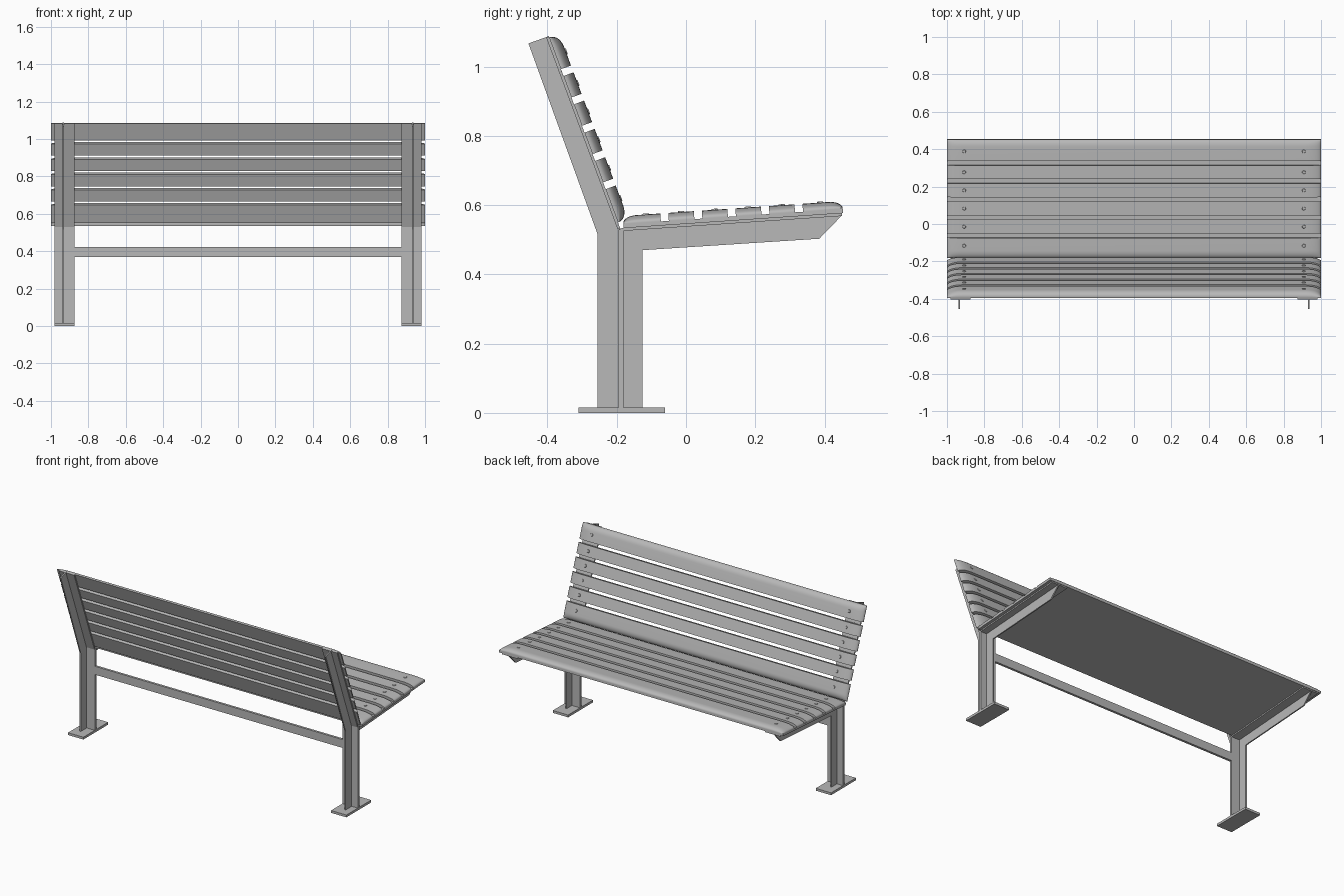
import bpy, bmesh, math
from mathutils import Matrix, Vector

cube = bpy.data.objects.get("Cube")
if cube:
    bpy.data.objects.remove(cube, do_unlink=True)

# Single painted-metal colour
grey = bpy.data.materials.new("light_grey")
grey.use_nodes = True
COLOUR = (0.48, 0.48, 0.48, 1)
grey.diffuse_color = COLOUR
grey.node_tree.nodes["Principled BSDF"].inputs["Base Color"].default_value = COLOUR


def make(name, bm, frame=None, smooth=False):
    bmesh.ops.recalc_face_normals(bm, faces=bm.faces)
    mesh = bpy.data.meshes.new(name)
    bm.to_mesh(mesh)
    bm.free()
    mesh.materials.append(grey)
    obj = bpy.data.objects.new(name, mesh)
    bpy.context.scene.collection.objects.link(obj)
    if frame:
        obj.matrix_world = frame
    if smooth:
        bpy.ops.object.select_all(action='DESELECT')
        obj.select_set(True)
        bpy.context.view_layer.objects.active = obj
        bpy.ops.object.shade_smooth_by_angle(angle=math.radians(35))
    return obj


def box(name, low, high, frame=None):
    bm = bmesh.new()
    low, high = Vector(low), Vector(high)
    size = Matrix.Diagonal((*(high - low), 1))
    bmesh.ops.create_cube(bm, size=1, matrix=Matrix.Translation((low + high) / 2) @ size)
    return make(name, bm, frame)


def plane_frame(side, along, normal):
    """Local frame at the seat corner: x sideways, y along the slats, z outward."""
    axes = Matrix((side, along, normal)).transposed().to_4x4()
    return Matrix.Translation((0, -0.19, 0.533)) @ axes


seat_along = Vector((0, 1, 0.068)).normalized()
back_along = Vector((0, -0.349, 0.937)).normalized()
right, left = Vector((1, 0, 0)), Vector((-1, 0, 0))
seat_frame = plane_frame(right, seat_along, right.cross(seat_along))
back_frame = plane_frame(left, back_along, left.cross(back_along))


def ease(d, radius):
    """Quarter-ellipse height for a distance from a rounded edge."""
    k = min(max(d / radius, 0), 1)
    return math.sqrt(1 - (1 - k) ** 2)


# Slat with ends that curve down, and optionally one rounded long edge
def slat(name, v0, v1, base, thick, frame, rounded):
    steps = [1 - math.cos(i * math.pi / 16) for i in range(9)]
    ends = [0.08 * s for s in steps]
    xs = [e - 1 for e in ends] + [1 - e for e in reversed(ends)]
    edge = 0.04
    if rounded == "low":
        vs = [v0 + edge * s for s in steps] + [v1]
    elif rounded == "high":
        vs = [v0] + [v1 - edge * s for s in reversed(steps)]
    else:
        vs = [v0, v1]
    bm = bmesh.new()
    rings = []
    for x in xs:
        ring = [bm.verts.new((x, v1, base)), bm.verts.new((x, v0, base))]
        for v in vs:
            h = ease(1 - abs(x), 0.08)
            if rounded == "low":
                h *= ease(v - v0, edge)
            elif rounded == "high":
                h *= ease(v1 - v, edge)
            ring.append(bm.verts.new((x, v, base + 0.003 + (thick - 0.003) * h)))
        rings.append(ring)
    for a, b in zip(rings, rings[1:]):
        for i in range(len(a)):
            j = (i + 1) % len(a)
            bm.faces.new((a[i], a[j], b[j], b[i]))
    bm.faces.new(rings[0])
    bm.faces.new(rings[-1])
    make(name, bm, frame, smooth=True)


# Low round bolt heads at both ends of a slat
def bolts(name, v, height, frame):
    bm = bmesh.new()
    for x in (-0.908, 0.908):
        bmesh.ops.create_cone(bm, cap_ends=True, segments=20, radius1=0.01, radius2=0.008,
                              depth=0.004, matrix=Matrix.Translation((x, v, height + 0.001)))
    make(name, bm, frame)


def slat_row(name, start, end, first_gap, pitch, gap, base, thick, frame):
    cuts = [first_gap + i * pitch for i in range(5)]
    lows = [start] + [c + gap / 2 for c in cuts]
    highs = [c - gap / 2 for c in cuts] + [end]
    for i, (a, b) in enumerate(zip(lows, highs)):
        rounded = {0: "low", 5: "high"}.get(i)
        slat(f"{name}_slat_{i + 1}", a, b, base, thick, frame, rounded)
        middle = (a + b) / 2 + {0: 0.012, 5: -0.006}.get(i, 0)
        bolts(f"{name}_bolts_{i + 1}", middle, base + thick, frame)


slat_row("seat", 0.01, 0.645, 0.13, 0.0971, 0.023, 0.012, 0.023, seat_frame)
slat_row("back", 0.018, 0.588, 0.131, 0.0872, 0.021, 0, 0.031, back_frame)

# Thin panel under the seat slats
box("seat_panel", (-1, 0.01, 0), (1, 0.645, 0.012), seat_frame)

# Side profile of the upright web: leg, seat arm and back post in one plate
WEB = [(-0.255, 0.015), (-0.125, 0.015), (-0.125, 0.47), (0.385, 0.503), (0.45, 0.57),
       (-0.19, 0.528), (-0.396, 1.088), (-0.455, 1.067), (-0.255, 0.515)]

for side, sign in (("left", 1), ("right", -1)):
    bm = bmesh.new()
    face = bm.faces.new([bm.verts.new((sign * 0.934 - 0.004, y, z)) for y, z in WEB])
    grown = bmesh.ops.extrude_face_region(bm, geom=[face])["geom"]
    bmesh.ops.translate(bm, vec=(0.008, 0, 0),
                        verts=[g for g in grown if isinstance(g, bmesh.types.BMVert)])
    make(f"{side}_frame_web", bm)

    # Flanges and foot crossing the web
    x0, x1 = sorted((sign * 0.873, sign * 0.981))
    box(f"{side}_leg_flange", (x0, -0.195, 0.015), (x1, -0.18, 0.53))
    box(f"{side}_seat_flange", (x0, 0, -0.008), (x1, 0.642, 0), seat_frame)
    m0, m1 = -x1, -x0
    box(f"{side}_back_flange", (m0, 0, -0.008), (m1, 0.59, 0), back_frame)
    box(f"{side}_foot_plate", (x0, -0.31, 0), (x1, -0.06, 0.015))

# Rail joining the two legs
box("cross_rail", (-0.875, -0.195, 0.37), (0.875, -0.18, 0.423))
